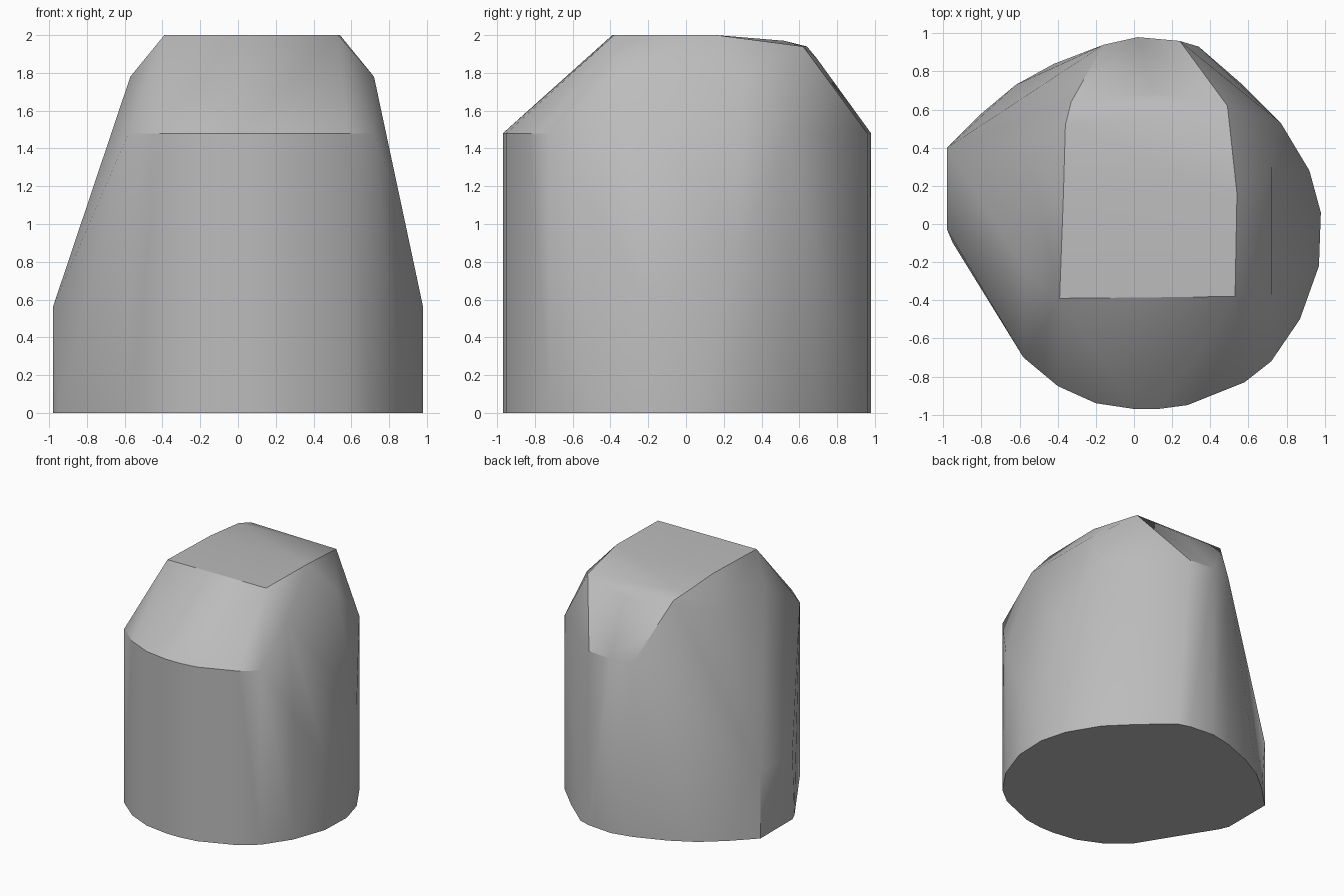
import bpy
import bmesh
import math

default_cube = bpy.data.objects.get("Cube")
if default_cube:
    bpy.data.objects.remove(default_cube, do_unlink=True)

SHOULDER = 1.48  # height where the walls turn in toward the top

# Footprint arcs, counter-clockwise from the left wall
front_arc = [(-.58, -.7), (-.4, -.85), (-.2, -.94), (0, -.97), (.13, -.97),
             (.28, -.95), (.58, -.83), (.72, -.72)]
slant_side = [(.87, -.5), (.97, -.22), (.98, .06), (.92, .28), (.77, .53)]
back_corner = [(.57, .73), (.34, .93)]
back_arc = [(.24, .96), (.02, .98), (-.16, .94)]
far_corner = [(-.42, .84), (-.62, .73), (-.8, .58)]
low_wall = [(-.98, .4), (-.98, -.03), (-.95, -.1)]


def slant_height(x):
    """Top of the wall where the sloping side cuts it."""
    return min(SHOULDER, .56 + (.98 - x) * 4.7)


footprint = front_arc + slant_side + back_corner + back_arc + far_corner + low_wall
points = [(x, y, 0) for x, y in footprint]
points += [(x, y, SHOULDER) for x, y in front_arc + back_arc]
points += [(x, y, slant_height(x)) for x, y in slant_side]
points += [(x, y, .56) for x, y in low_wall[:2]]

# Upper bevel on both sides
points += [(.72, -.37, 1.78), (.72, .3, 1.78), (-.57, -.25, 1.78), (-.55, .35, 1.78)]
# Flat top, dipping toward the back edge
points += [(-.39, -.39, 2), (.53, -.38, 2), (.54, .16, 2), (-.37, .16, 2)]
points += [(.49, .62, 1.94), (-.33, .64, 1.94), (.1, .69, 1.88), (-.36, .52, 1.97)]

# Wrap the points into one convex stone
bm = bmesh.new()
for p in points:
    bm.verts.new(p)
hull = bmesh.ops.convex_hull(bm, input=bm.verts[:])
loose = {v for v in hull["geom_interior"] if isinstance(v, bmesh.types.BMVert)}
bmesh.ops.delete(bm, geom=list(loose), context='VERTS')
bmesh.ops.dissolve_limit(bm, angle_limit=math.radians(1), verts=bm.verts[:], edges=bm.edges[:])
bmesh.ops.recalc_face_normals(bm, faces=bm.faces[:])
mesh = bpy.data.meshes.new("stone_block")
bm.to_mesh(mesh)
bm.free()

stone = bpy.data.objects.new("stone_block", mesh)
bpy.context.collection.objects.link(stone)

# Plain grey stone
grey = bpy.data.materials.new("stone_grey")
grey.use_nodes = True
colour = (.5, .5, .5, 1)
grey.diffuse_color = colour
grey.node_tree.nodes["Principled BSDF"].inputs["Base Color"].default_value = colour
mesh.materials.append(grey)

# Soft walls with crisp top and shoulder edges
bpy.ops.object.select_all(action='DESELECT')
stone.select_set(True)
bpy.context.view_layer.objects.active = stone
bpy.ops.object.shade_smooth_by_angle(angle=math.radians(32))
